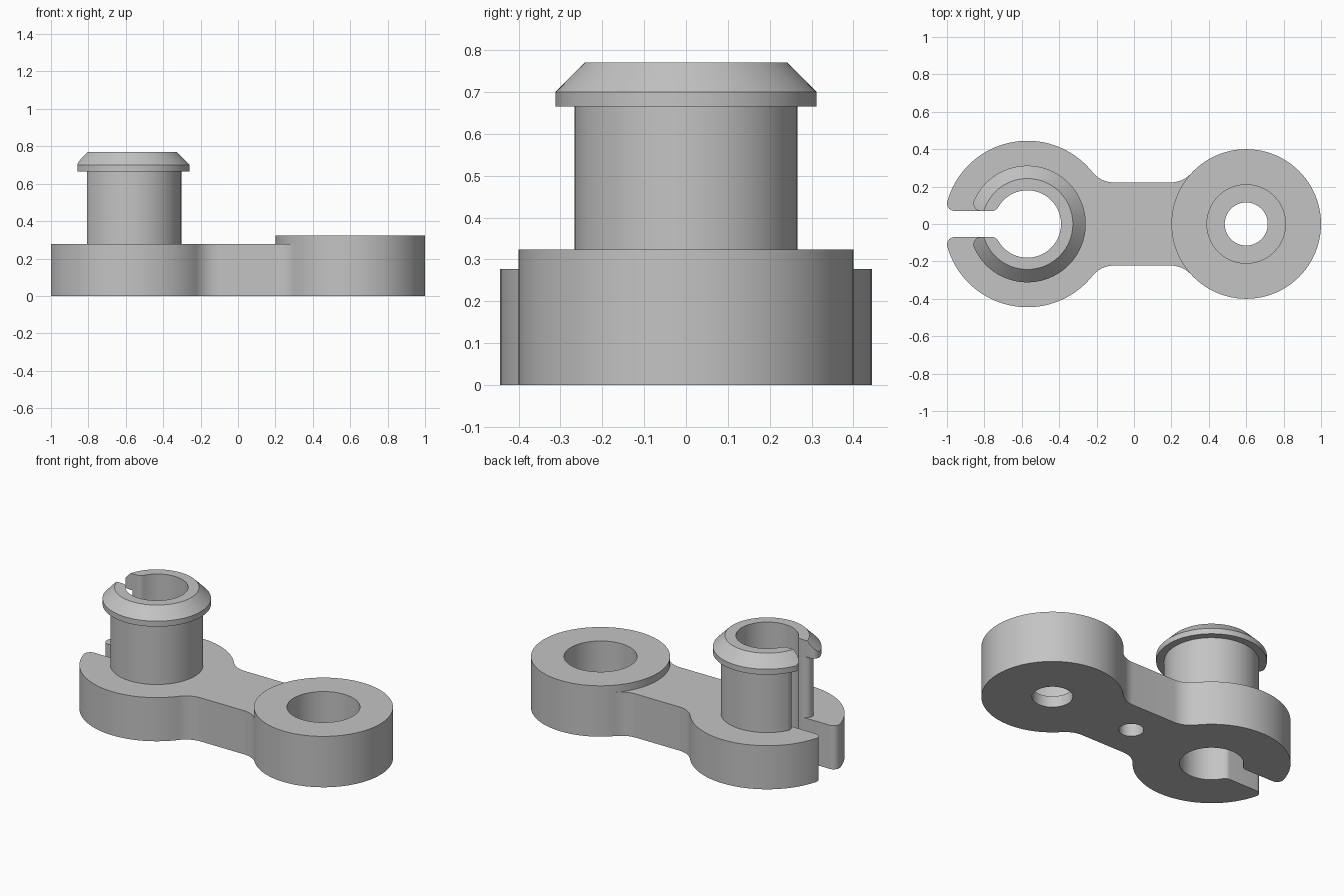
import bpy, bmesh, math
from math import sqrt, atan2, cos, sin, pi

if "Cube" in bpy.data.objects:
    bpy.data.objects.remove(bpy.data.objects["Cube"], do_unlink=True)

grey = bpy.data.materials.new("plain grey")
grey.use_nodes = True
colour = (0.55, 0.55, 0.55, 1)
grey.diffuse_color = colour
grey.node_tree.nodes["Principled BSDF"].inputs["Base Color"].default_value = colour

POST_X, RING_X = -0.57, 0.6
POST_R, RING_R = 0.445, 0.4
ARM_H, RING_H, ARM_HALF = 0.277, 0.323, 0.222
BORE, SLOT, ROUND = 0.18, 0.07, 0.04


def make(name, bm):
    bmesh.ops.recalc_face_normals(bm, faces=bm.faces)
    mesh = bpy.data.meshes.new(name)
    bm.to_mesh(mesh)
    bm.free()
    mesh.materials.append(grey)
    ob = bpy.data.objects.new(name, mesh)
    bpy.context.collection.objects.link(ob)
    return ob


def prism(name, outline, z0, z1):
    bm = bmesh.new()
    face = bm.faces.new([bm.verts.new((x, y, z0)) for x, y in outline])
    top = bmesh.ops.extrude_face_region(bm, geom=[face])["geom"]
    for v in top:
        if isinstance(v, bmesh.types.BMVert):
            v.co.z = z1
    return make(name, bm)


def frustum(name, x, r0, r1, z0, z1, segments=96):
    bm = bmesh.new()
    bmesh.ops.create_cone(bm, cap_ends=True, segments=segments, radius1=r0,
                          radius2=r1, depth=z1 - z0)
    bmesh.ops.translate(bm, verts=bm.verts, vec=(x, 0, (z0 + z1) / 2))
    return make(name, bm)


def combine(ob, other, operation):
    mod = ob.modifiers.new("combine", "BOOLEAN")
    mod.operation, mod.object, mod.solver = operation, other, "EXACT"
    bpy.context.view_layer.objects.active = ob
    bpy.ops.object.modifier_apply(modifier=mod.name)
    bpy.data.objects.remove(other, do_unlink=True)


def arc(cx, cy, r, a0, a1, n=12):
    return [(cx + r * cos(a0 + (a1 - a0) * i / n),
             cy + r * sin(a0 + (a1 - a0) * i / n)) for i in range(n + 1)]


def mirrored(half):
    """Close a half outline (y >= 0) across the x axis."""
    return half + [(x, -y) for x, y in reversed(half) if y > 1e-6]


def cut_slot(ob, outer):
    """Cut the bore and a slot whose lips are rounded at both ends."""
    cy = SLOT + ROUND
    inner_x = -sqrt((BORE + ROUND) ** 2 - cy ** 2)
    outer_x = -sqrt((outer - ROUND) ** 2 - cy ** 2)
    a_in, a_out = atan2(cy, inner_x), atan2(cy, outer_x)
    half = arc(0, 0, BORE, 0, a_in, 40)
    half += arc(inner_x, cy, ROUND, a_in - pi, -pi / 2)[1:]
    half += arc(outer_x, cy, ROUND, -pi / 2, a_out - 2 * pi)
    half.append(((outer + 0.1) * cos(a_out), (outer + 0.1) * sin(a_out)))
    outline = [(x + POST_X, y) for x, y in mirrored(half)]
    combine(ob, prism("slot_cutter", outline, -0.1, 1), "DIFFERENCE")


# Arm: round post foot blended into a straight bar
f = 0.15
fy = ARM_HALF + f
lx = POST_X + sqrt((POST_R + f) ** 2 - fy ** 2)
rx = RING_X - sqrt((RING_R + f) ** 2 - fy ** 2)
a_l = atan2(fy, lx - POST_X)
a_r = atan2(-fy, RING_X - rx)
half = arc(POST_X, 0, POST_R, pi, a_l, 48)
half += arc(lx, fy, f, a_l - pi, -pi / 2)[1:]
half += arc(rx, fy, f, -pi / 2, a_r)
half.append((RING_X - 0.1, 0.1))
link = prism("link_body", mirrored(half), 0, ARM_H)

# Raised ring with stepped hole, plus a small blind hole under the bar
combine(link, frustum("ring", RING_X, RING_R, RING_R, 0, RING_H), "UNION")
combine(link, frustum("counterbore", RING_X, 0.21, 0.21, 0.07, 1), "DIFFERENCE")
combine(link, frustum("through_hole", RING_X, 0.115, 0.115, -1, 1), "DIFFERENCE")
combine(link, frustum("blind_hole", 0.02, 0.07, 0.07, -0.1, 0.18, 48), "DIFFERENCE")
cut_slot(link, POST_R)

# Split post with a snap collar
neck = frustum("post_neck", POST_X, 0.267, 0.267, ARM_H, 0.665)
cut_slot(neck, 0.267)
collar = frustum("snap_collar", POST_X, 0.312, 0.312, 0.665, 0.7)
combine(collar, frustum("taper", POST_X, 0.312, 0.243, 0.7, 0.77), "UNION")
cut_slot(collar, 0.312)

bpy.ops.object.select_all(action="DESELECT")
for ob in (link, neck, collar):
    ob.select_set(True)
bpy.context.view_layer.objects.active = link
bpy.ops.object.shade_smooth_by_angle(angle=math.radians(30))
